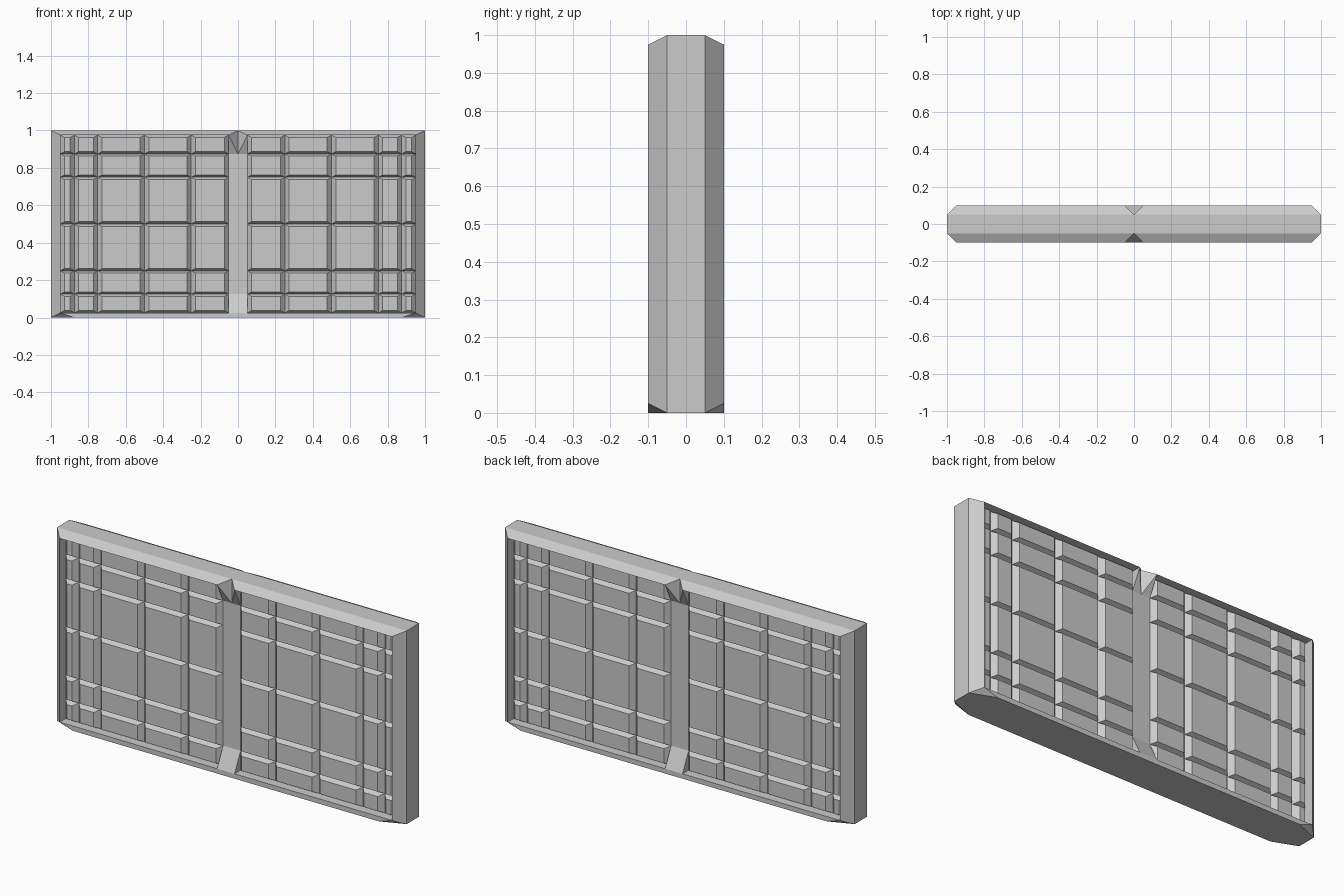
import bpy, bmesh

if "Cube" in bpy.data.objects:
    bpy.data.objects.remove(bpy.data.objects["Cube"])

SIGNS = [(sx, sy) for sx in (-1, 1) for sy in (-1, 1)]


def hull_part(name, pieces):
    """One object made of convex pieces, repeated left/right and front/back."""
    bm = bmesh.new()
    for pts in pieces:
        for sx, sy in SIGNS:
            vs = [bm.verts.new((x * sx, y * sy, z)) for x, y, z in pts]
            bmesh.ops.convex_hull(bm, input=vs)
    bmesh.ops.dissolve_limit(bm, angle_limit=0.01, verts=bm.verts[:], edges=bm.edges[:])
    bmesh.ops.recalc_face_normals(bm, faces=bm.faces[:])
    me = bpy.data.meshes.new(name)
    bm.to_mesh(me)
    bm.free()
    ob = bpy.data.objects.new(name, me)
    bpy.context.collection.objects.link(ob)
    return ob


F, B = 0.10, 0.05        # outer face and recessed floor distance from the middle
LO, HI = 0.025, 0.975    # recess bottom and top

# solid middle slab, its faces are the recess floor and the central strip
bpy.ops.mesh.primitive_cube_add(size=1, location=(0, 0, 0.5))
slab = bpy.context.object
slab.name = "core_slab"
slab.scale = (2, 2 * B, 1)

# bevelled top rail
hull_part("top_rail", [[(.95, F, HI), (1, B, 1), (1, B, HI),
                        (.05, F, HI), (0, B, 1), (0, B, HI)]])

# bevelled side stiles
hull_part("side_stile", [[(.95, F, LO), (.95, F, HI), (1, B, 0), (1, B, 1),
                          (.95, B, 0), (.95, B, 1)]])

# bottom sill with clipped corners
hull_part("bottom_sill", [[(.95, F, LO), (.875, F, 0), (1, B, 0), (.95, B, LO),
                           (0, F, 0), (0, F, LO), (0, B, 0), (0, B, LO)]])

# notched brackets at the top of the central strip
hull_part("top_bracket", [[(.05, F, HI), (0, B, 1), (0, B, .875),
                           (.05, B, .875), (.05, B, HI)]])

# sloped foot at the bottom of the central strip
hull_part("strip_foot", [[(0, F, LO), (.05, F, LO), (0, B, .125), (.05, B, .125),
                          (0, B, LO), (.05, B, LO)]])

# raised tapered panels
xs = [.05, .25, .5, .75, .875, .95]
zs = [LO, .125, .25, .5, .75, .875, HI]
ix, iz, rise = .023, .0125, .025
cells = []
for x0, x1 in zip(xs, xs[1:]):
    for z0, z1 in zip(zs, zs[1:]):
        base = [(x, B, z) for x in (x0, x1) for z in (z0, z1)]
        top = [(x, B + rise, z) for x in (x0 + ix, x1 - ix) for z in (z0 + iz, z1 - iz)]
        cells.append(base + top)
hull_part("raised_panels", cells)
